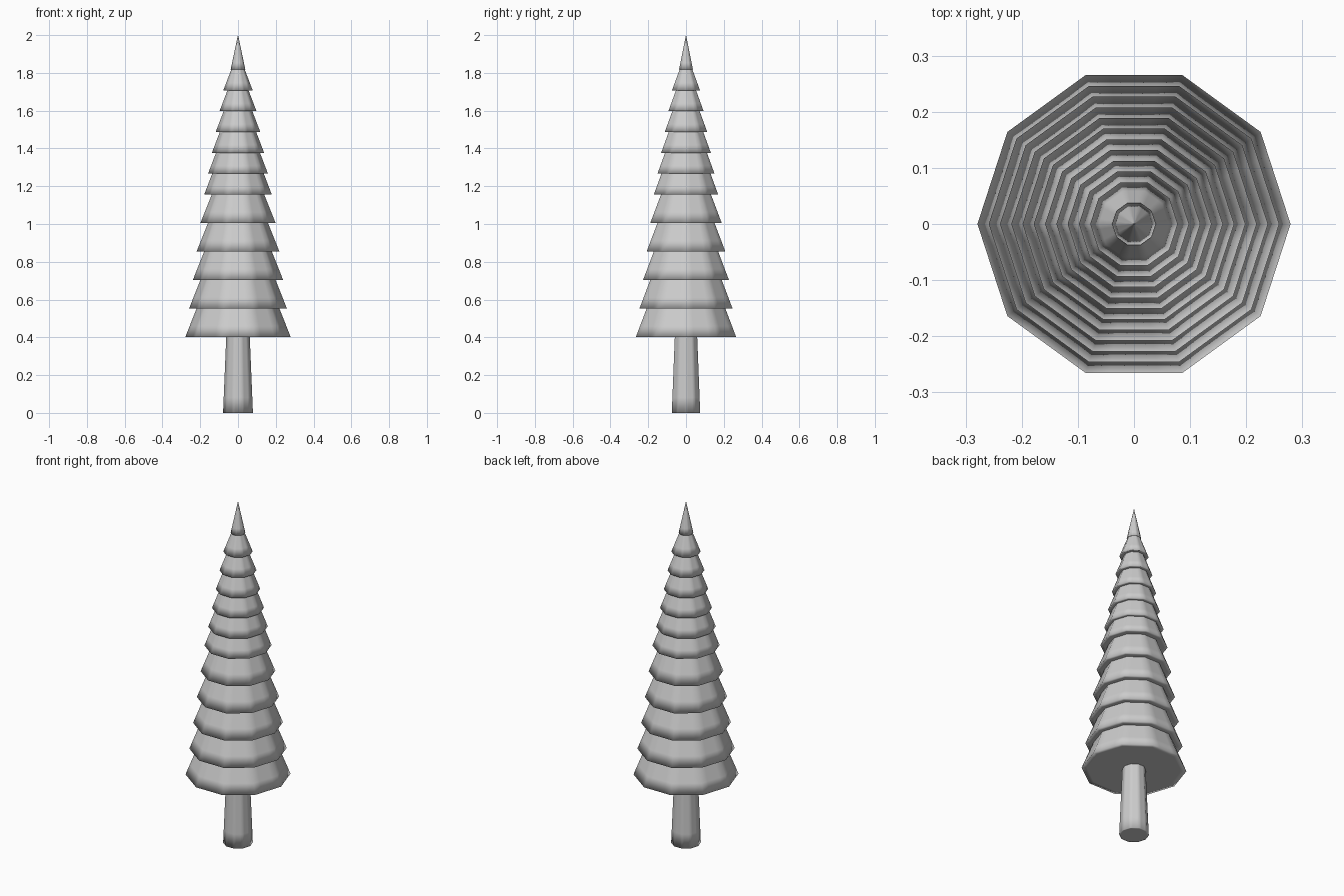
import bpy, bmesh
from math import tau
from mathutils import Vector, Matrix

SIDES = 10
STEPS = 4  # pieces along each flat side

cube = bpy.data.objects.get("Cube")
if cube:
    bpy.data.objects.remove(cube, do_unlink=True)

grey = bpy.data.materials.new("plain grey")
grey.use_nodes = True
colour = (0.6, 0.6, 0.6, 1)
grey.diffuse_color = colour
grey.node_tree.nodes["Principled BSDF"].inputs["Base Color"].default_value = colour

# Unit decagon outline with extra points along each side
corners = [Matrix.Rotation(tau * i / SIDES, 3, 'Z') @ Vector((1, 0, 0)) for i in range(SIDES)]
outline = [corners[i].lerp(corners[(i + 1) % SIDES], k / STEPS)
           for i in range(SIDES) for k in range(STEPS)]


def tapered(name, bottom, top, fractions):
    """Closed ten-sided taper between two (radius, z) ends, with rings at the fractions."""
    low, high = Vector(bottom), Vector(top)
    profile = [low.lerp(high, f) for f in fractions]
    # A ring just inside the base keeps the underside flat and softens only its rim
    profile.insert(0, Vector((low.x * 0.9, low.y)))
    bm = bmesh.new()
    rings = [[bm.verts.new((r * p.x, r * p.y, z)) for p in outline] for r, z in profile]
    bm.faces.new(rings[0][::-1])
    for lower, upper in zip(rings, rings[1:]):
        for i in range(len(outline)):
            j = (i + 1) % len(outline)
            bm.faces.new((lower[i], lower[j], upper[j], upper[i]))
    bm.faces.new(rings[-1])
    for face in bm.faces:
        face.smooth = True
    mesh = bpy.data.meshes.new(name)
    bm.to_mesh(mesh)
    bm.free()
    mesh.materials.append(grey)
    obj = bpy.data.objects.new(name, mesh)
    bpy.context.collection.objects.link(obj)


# Trunk, its top hidden just inside the foliage
tapered("trunk", (0.079, 0), (0.062, 0.41), (0, 0.2, 0.6, 0.97, 1))

# Foliage: five tall tiers, then six short ones, each tucked into the next
z = 0.402
for tier in range(11):
    radius = 0.279 - 0.0201 * tier
    height = 0.151 if tier < 5 else 0.11
    inset = 0.06 if tier < 5 else 0.042
    tapered(f"foliage_tier_{tier + 1}", (radius, z),
            (radius - inset * 1.1, z + height * 1.1), (0, 0.35, 0.6, 0.92, 1))
    z += height

# Pointed crown on top
tapered("crown", (0.039, z), (0.0005, 2.0), (0, 0.2, 0.6, 0.97, 1))
